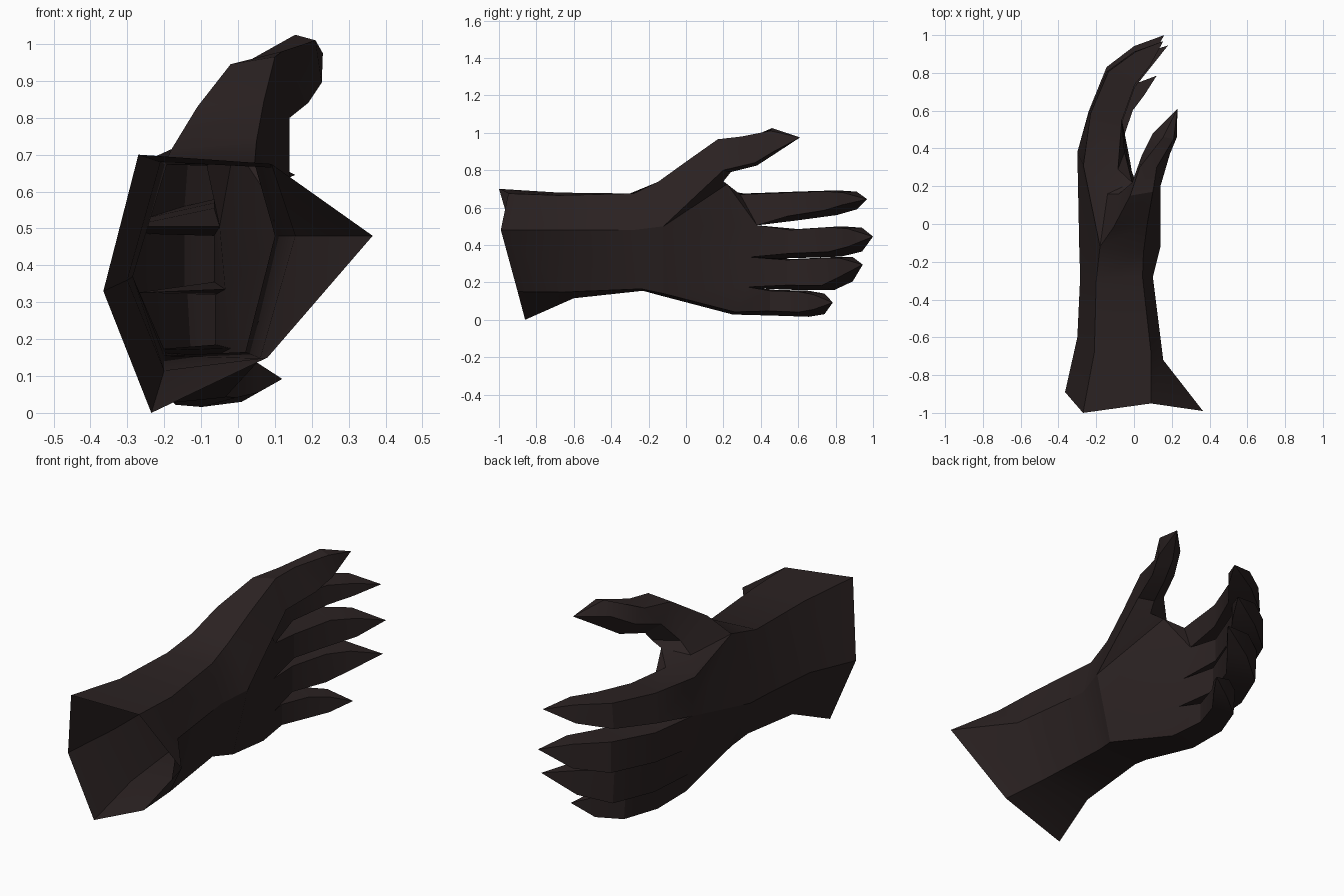
import bpy
import bmesh
import math

cube = bpy.data.objects.get("Cube")
if cube:
    bpy.data.objects.remove(cube, do_unlink=True)

leather = bpy.data.materials.new("dark brown leather")
leather.use_nodes = True
colour = (0.024, 0.016, 0.016, 1)
leather.diffuse_color = colour
bsdf = leather.node_tree.nodes["Principled BSDF"]
bsdf.inputs["Base Color"].default_value = colour
bsdf.inputs["Roughness"].default_value = 0.9

bm = bmesh.new()


def points(coords):
    return [bm.verts.new(c) for c in coords]


def bridge(r0, r1):
    """Join two closed rings of equal length with quads."""
    n = len(r0)
    for i in range(n):
        j = (i + 1) % n
        bm.faces.new((r0[i], r0[j], r1[j], r1[i]))


def tube(rings, tip):
    """Skin a chain of rings and close it to a point."""
    for r0, r1 in zip(rings, rings[1:]):
        bridge(r0, r1)
    t = bm.verts.new(tip)
    last = rings[-1]
    for i in range(len(last)):
        bm.faces.new((last[i], last[(i + 1) % len(last)], t))


# Cuff and wrist: six-sided rings (back top, palm top, palm middle,
# palm low, back low, back middle), open at the flared end
sleeve = [points(r) for r in (
    [(-.27, -1.0, .70), (.09, -.95, .675), (.365, -.99, .48),
     (.08, -.90, .15), (-.235, -.86, 0), (-.365, -.89, .33)],
    [(-.21, -.68, .68), (.09, -.68, .665), (.155, -.72, .48),
     (.06, -.65, .148), (-.20, -.60, .115), (-.30, -.60, .36)],
    [(-.20, -.30, .675), (.045, -.28, .675), (.10, -.28, .48),
     (.02, -.24, .165), (-.20, -.23, .155), (-.285, -.28, .37)],
    [(-.18, -.12, .715), (.05, -.15, .737), (.14, -.12, .50),
     (.055, -.12, .14), (-.18, -.12, .125), (-.29, -.12, .38)],
)]
for r0, r1 in zip(sleeve, sleeve[1:]):
    bridge(r0, r1)
A, B, C, D, E, F = sleeve[-1]

# Webs between the thumb and the hand, and between the fingers
w_back, w_palm = points([(-.14, .16, .70), (-.01, .22, .725)])
b = points([(-.268, .31, .675), (-.30, .38, .505), (-.28, .34, .325),
            (-.25, .32, .17), (-.175, .25, .028)])
p = points([(-.085, .29, .67), (-.05, .38, .505), (-.035, .34, .335),
            (-.02, .33, .175), (-.035, .26, .042)])

# Back of hand, lower edge, palm and thumb web
for face in ((A, w_back, b[0]), (A, b[0], b[1]), (A, b[1], F), (F, b[1], b[2]),
             (F, b[2], b[3]), (F, b[3], E), (E, b[3], b[4]),
             (E, b[4], p[4], D),
             (D, p[4], p[3]), (D, p[3], p[2]), (D, p[2], C), (C, p[2], p[1]),
             (C, p[1], w_palm), (w_palm, p[1], p[0]),
             (w_back, w_palm, p[0], b[0])):
    bm.faces.new(face)

# Thumb: five-sided rings growing from the upper edge of the hand
thumb = [[A, B, C, w_palm, w_back]] + [points(r) for r in (
    [(-.11, -.02, .83), (.07, 0, .845), (.14, .05, .66),
     (.06, .20, .74), (-.08, .16, .76)],
    [(-.02, .15, .945), (.10, .17, .965), (.14, .20, .80),
     (.07, .24, .79), (-.01, .22, .85)],
    [(.03, .30, .955), (.12, .30, .98), (.19, .37, .84),
     (.12, .38, .825), (.04, .36, .89)],
    [(.155, .46, 1.025), (.21, .45, 1.01), (.227, .46, .895),
     (.15, .48, .89), (.10, .48, .96)],
)]
tube(thumb, (.23, .61, .975))

# Fingers, index to little finger: (tip, bend scale, x shifts of the upper back,
# lower back and palm edges, low and high z of each ring)
back_line = ((.38, -.24), (.74, -.145), (.91, 0))
palm_line = ((.32, -.065), (.63, .005), (.79, .085))
fingers = (
    ((.155, .968, .645), 1, (.01, 0, 0), ((.53, .685), (.56, .692), (.59, .685))),
    ((.16, 1.0, .445), 1, (0, 0, 0), ((.33, .485), (.338, .50), (.365, .492))),
    ((.18, .945, .295), .95, (0, .01, 0), ((.16, .325), (.158, .335), (.205, .335))),
    ((.12, .785, .092), .75, (0, .01, -.01), ((.022, .16), (.016, .155), (.03, .14))),
)
for i, (tip, bend, (up, down, inner), heights) in enumerate(fingers):
    base = .35 if i < 3 else .29
    length = tip[1] - base
    rings = [[b[i], b[i + 1], p[i + 1], p[i]]]
    for (tb, xb), (tp, xp), (lo, hi) in zip(back_line, palm_line, heights):
        yb, yp = base + tb * length, base + tp * length
        xb, xp = xb * bend, xp * bend + inner
        rings.append(points([(xb + up, yb, hi), (xb + down, yb, lo),
                             (xp, yp, lo + .025), (xp, yp, hi - .005)]))
    tube(rings, tip)

# Soft shading across shallow folds, crisp edges elsewhere
bmesh.ops.recalc_face_normals(bm, faces=bm.faces)
mesh = bpy.data.meshes.new("glove")
bm.to_mesh(mesh)
bm.free()
mesh.shade_smooth()
mesh.set_sharp_from_angle(angle=math.radians(25))
mesh.materials.append(leather)
glove = bpy.data.objects.new("glove", mesh)
bpy.context.collection.objects.link(glove)
